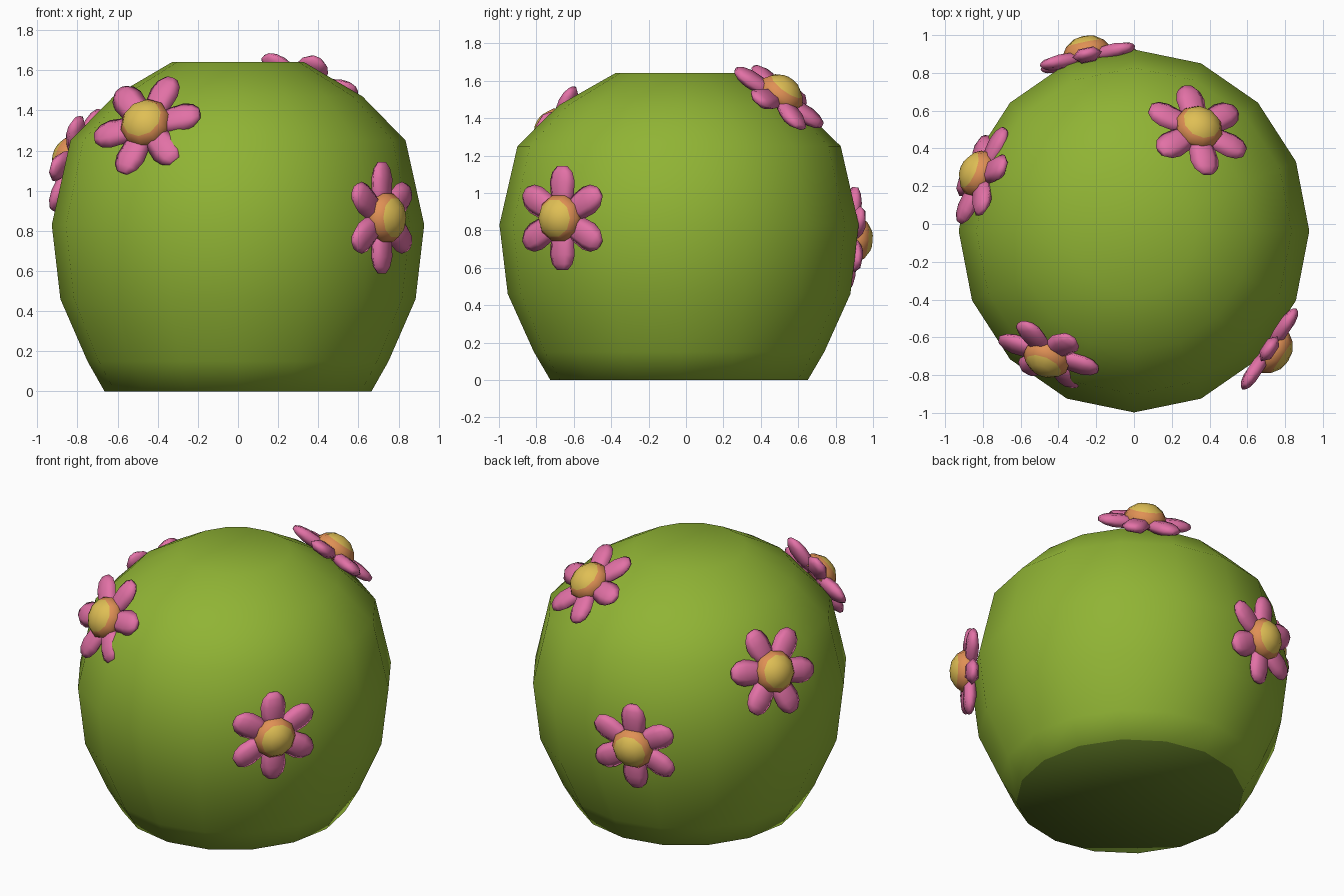
import bpy
import bmesh
from math import cos, sin, tau
from mathutils import Matrix, Vector

cube = bpy.data.objects.get("Cube")
if cube:
    bpy.data.objects.remove(cube, do_unlink=True)


def material(name, rgb):
    mat = bpy.data.materials.new(name)
    mat.use_nodes = True
    mat.diffuse_color = (*rgb, 1)
    mat.node_tree.nodes["Principled BSDF"].inputs["Base Color"].default_value = (*rgb, 1)
    return mat


green = material("cactus green", (0.28, 0.455, 0.035))
dark_green = material("base dark green", (0.12, 0.2, 0.02))
pink = material("petal pink", (0.76, 0.165, 0.38))
orange = material("flower orange", (0.74, 0.28, 0.09))
yellow = material("flower yellow", (0.74, 0.52, 0.09))


def ring(bm, sides, place):
    """One loop of vertices; place maps an angle to a position."""
    return [bm.verts.new(place(tau * i / sides)) for i in range(sides)]


def bridge(bm, a, b):
    n = len(a)
    return [bm.faces.new((a[i], a[(i + 1) % n], b[(i + 1) % n], b[i])) for i in range(n)]


def fan(bm, loop, tip):
    v = bm.verts.new(tip)
    n = len(loop)
    return [bm.faces.new((loop[i], loop[(i + 1) % n], v)) for i in range(n)]


def finish(bm, name, mats):
    bmesh.ops.recalc_face_normals(bm, faces=bm.faces)
    for f in bm.faces:
        f.smooth = True
    mesh = bpy.data.meshes.new(name)
    bm.to_mesh(mesh)
    bm.free()
    for m in mats:
        mesh.materials.append(m)
    return mesh


def add_object(name, mesh, matrix=Matrix()):
    obj = bpy.data.objects.new(name, mesh)
    obj.matrix_world = matrix
    bpy.context.collection.objects.link(obj)
    return obj


# Body: sixteen-sided barrel, slightly deeper than wide, with a dark flat base
BODY = [(0.665, 0), (0.75, 0.15), (0.885, 0.46), (0.928, 0.83),
        (0.835, 1.25), (0.62, 1.47), (0.33, 1.64)]
bm = bmesh.new()
loops = [ring(bm, 16, lambda a: (r * cos(a), 1.035 * r * sin(a) - 0.037, z)) for r, z in BODY]
for low, high in zip(loops, loops[1:]):
    bridge(bm, low, high)
for f in fan(bm, loops[0], (0, -0.037, 0)):
    f.material_index = 1
fan(bm, loops[-1], (0, -0.037, 1.64))
add_object("cactus_body", finish(bm, "cactus_body", [green, dark_green]))

# Petals: six broad lobes that meet at the root (distance, half width, half thickness)
LOBE = [(0.04, 0.06, 0.03), (0.13, 0.074, 0.042), (0.195, 0.08, 0.042),
        (0.245, 0.066, 0.032), (0.278, 0.034, 0.016)]
bm = bmesh.new()
for k in range(6):
    turn = Matrix.Rotation(tau * k / 6, 3, "Z")
    loops = [ring(bm, 6, lambda a: turn @ Vector((w * cos(a), d, t * sin(a) + 0.02)))
             for d, w, t in LOBE]
    for inner, outer in zip(loops, loops[1:]):
        bridge(bm, inner, outer)
    bm.faces.new(loops[0])
    bm.faces.new(loops[-1])
petals_mesh = finish(bm, "flower_petals", [pink])

# Flower center: dome with a narrow orange rim and a yellow cap
DOME = [(0.12, 0.0), (0.128, 0.06), (0.102, 0.098), (0.055, 0.13)]
bm = bmesh.new()
loops = [ring(bm, 10, lambda a: (r * cos(a), r * sin(a), z)) for r, z in DOME]
for i, (low, high) in enumerate(zip(loops, loops[1:])):
    for f in bridge(bm, low, high):
        f.material_index = int(i == 2)
for f in fan(bm, loops[-1], (0, 0, 0.139)):
    f.material_index = 1
bm.faces.new(loops[0])
center_mesh = finish(bm, "flower_center", [orange, yellow])

# Flowers: position, outward direction, spin about the axis
FLOWERS = {
    "front_right": ((-0.445, -0.675, 1.315), (-0.35, -0.79, 0.47), -0.28),
    "front_left": ((0.70, -0.65, 0.865), (0.83, -0.56, 0.0), 0),
    "top_back": ((0.33, 0.485, 1.495), (0.3, 0.56, 0.77), -0.45),
    "back": ((-0.24, 0.86, 0.755), (-0.2, 0.97, -0.09), 0),
    "right_side": ((-0.787, 0.25, 1.145), (-0.87, 0.36, 0.34), 0.35),
}
for place, (pos, out, spin) in FLOWERS.items():
    n = Vector(out).normalized()
    side = Vector((0, 0, 1)).cross(n).normalized()
    up = n.cross(side)
    frame = Matrix((side, up, n)).transposed().to_4x4()
    matrix = Matrix.Translation(pos) @ frame @ Matrix.Rotation(spin, 4, "Z")
    add_object(f"{place}_flower_petals", petals_mesh, matrix)
    add_object(f"{place}_flower_center", center_mesh, matrix)
